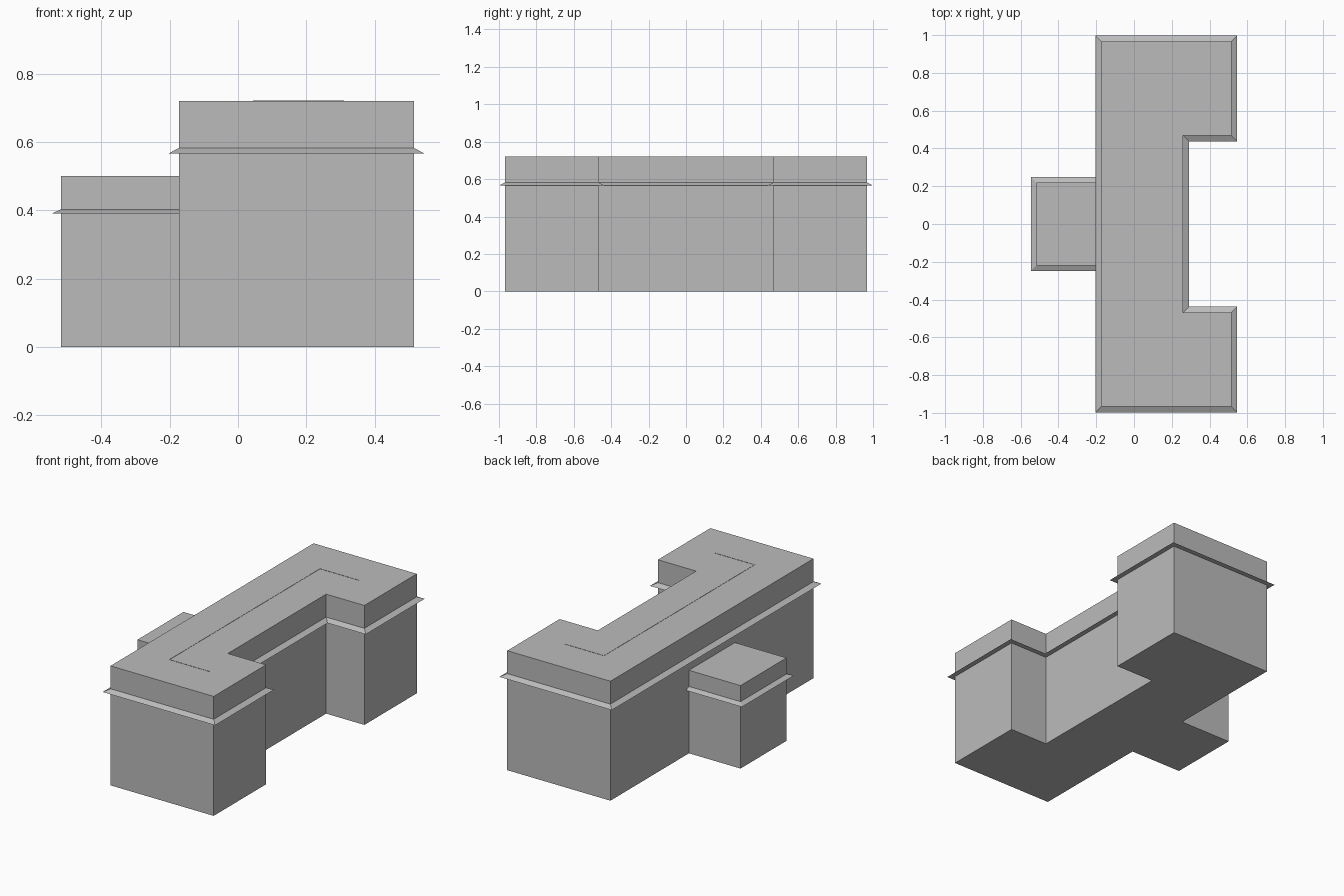
import bpy, bmesh
from mathutils import Vector

if "Cube" in bpy.data.objects:
    bpy.data.objects.remove(bpy.data.objects["Cube"])

grey = bpy.data.materials.new("plain grey")
grey.diffuse_color = (0.5, 0.5, 0.5, 1)
grey.use_nodes = True
grey.node_tree.nodes["Principled BSDF"].inputs["Base Color"].default_value = grey.diffuse_color


def finish(name, bm):
    bmesh.ops.recalc_face_normals(bm, faces=bm.faces[:])
    mesh = bpy.data.meshes.new(name)
    bm.to_mesh(mesh)
    bm.free()
    mesh.materials.append(grey)
    obj = bpy.data.objects.new(name, mesh)
    bpy.context.collection.objects.link(obj)
    return obj


def extrude_plan(name, plan, z0, z1):
    bm = bmesh.new()
    face = bm.faces.new([bm.verts.new((x, y, z0)) for x, y in plan])
    ret = bmesh.ops.extrude_face_region(bm, geom=[face], use_keep_orig=True)
    verts = [g for g in ret["geom"] if isinstance(g, bmesh.types.BMVert)]
    bmesh.ops.translate(bm, verts=verts, vec=(0, 0, z1 - z0))
    return finish(name, bm)


def cornice(name, path, z0, z1, out, closed):
    """Sweep a wedge along a counter-clockwise right-angled wall path."""
    pts = [Vector(p) for p in path]
    n = len(pts)
    bm = bmesh.new()
    rings = []
    for i, p in enumerate(pts):
        offset = Vector((0, 0))
        for a, b in ((i - 1, i), (i, i + 1)):
            if closed or (a >= 0 and b < n):
                d = (pts[b % n] - pts[a % n]).normalized()
                offset += Vector((d.y, -d.x)) * out
        q = p + offset
        rings.append([bm.verts.new(c) for c in
                      ((p.x, p.y, z0), (q.x, q.y, z0), (p.x, p.y, z1))])
    for i in range(n if closed else n - 1):
        a, b = rings[i], rings[(i + 1) % n]
        for k in range(3):
            m = (k + 1) % 3
            bm.faces.new((a[k], b[k], b[m], a[m]))
    if not closed:
        bm.faces.new(rings[0])
        bm.faces.new(rings[-1][::-1])
    return finish(name, bm)


# Main C-shaped block with its eaves band
X0, X1, XN, Y, YN = -0.173, 0.515, 0.26, 0.967, 0.468
main_plan = [(X0, -Y), (X1, -Y), (X1, -YN), (XN, -YN),
             (XN, YN), (X1, YN), (X1, Y), (X0, Y)]
extrude_plan("main_block", main_plan, 0, 0.72)
cornice("main_eaves", main_plan, 0.566, 0.582, 0.031, True)

# Lower rear annex with its eaves band on three sides
XA, YA = -0.517, 0.219
extrude_plan("annex_block", [(XA, -YA), (X0, -YA), (X0, YA), (XA, YA)], 0, 0.5)
cornice("annex_eaves", [(X0, YA), (XA, YA), (XA, -YA), (X0, -YA)],
        0.39, 0.403, 0.029, False)


# Very thin ridge strips on the flat roof
def ridge(name, x0, x1, y0, y1):
    extrude_plan(name, [(x0, y0), (x1, y0), (x1, y1), (x0, y1)], 0.7195, 0.7215)


ridge("ridge_long", 0.0435, 0.0455, -0.718, 0.718)
for side, y in (("front", -0.717), ("back", 0.717)):
    ridge("ridge_" + side, 0.0455, 0.31, y - 0.001, y + 0.001)
